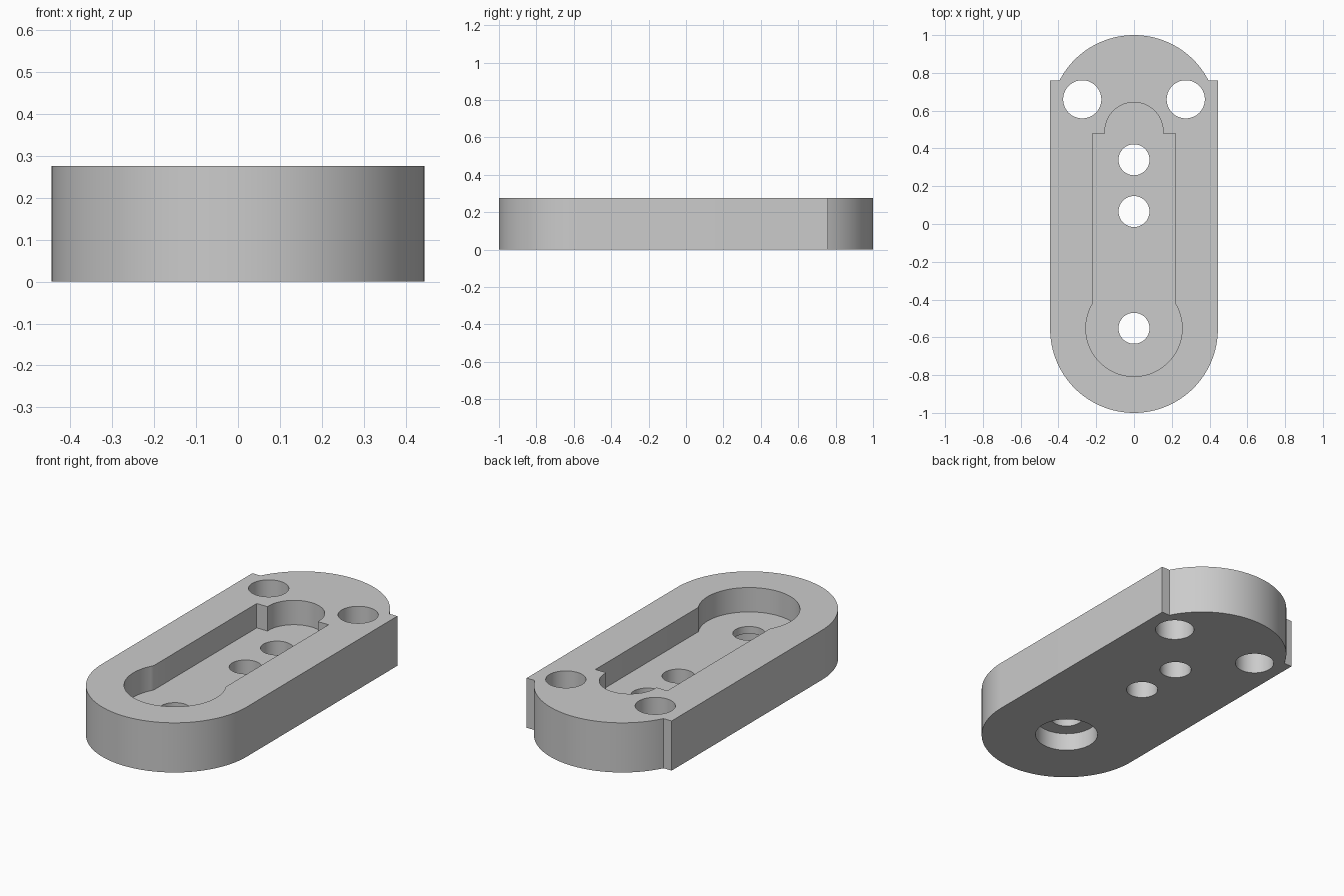
import bpy, bmesh
from math import sin, cos, acos, asin, pi, tau

if "Cube" in bpy.data.objects:
    bpy.data.objects.remove(bpy.data.objects["Cube"])

HEIGHT, FLOOR = 0.275, 0.14      # block height, pocket floor
R, END = 0.444, 0.556            # rounded ends: radius, centre distance
SHOULDER = 0.76                  # where the straight sides stop

grey = bpy.data.materials.new("light grey")
grey.use_nodes = True
grey.diffuse_color = (0.6, 0.6, 0.6, 1)
grey.node_tree.nodes["Principled BSDF"].inputs["Base Color"].default_value = (0.6, 0.6, 0.6, 1)


def arc(cy, r, start, end, n=48):
    return [(r * cos(a), cy + r * sin(a))
            for a in (start + (end - start) * i / n for i in range(n + 1))]


def prism(name, outline, z0, z1):
    bm = bmesh.new()
    base = bm.faces.new([bm.verts.new((x, y, z0)) for x, y in outline])
    top = bmesh.ops.extrude_face_region(bm, geom=[base])["geom"]
    bmesh.ops.translate(bm, vec=(0, 0, z1 - z0),
                        verts=[g for g in top if isinstance(g, bmesh.types.BMVert)])
    bmesh.ops.recalc_face_normals(bm, faces=bm.faces)
    mesh = bpy.data.meshes.new(name)
    bm.to_mesh(mesh)
    bm.free()
    mesh.materials.append(grey)
    obj = bpy.data.objects.new(name, mesh)
    bpy.context.collection.objects.link(obj)
    return obj


def hole(x, y, r, z0=-0.1, z1=HEIGHT + 0.1):
    ring = arc(y, r, 0, tau, 64)[:-1]
    return prism("hole_cutter", [(x + px, py) for px, py in ring], z0, z1)


# Outer block: round front end, straight sides, shoulders and a round back end
a = asin((SHOULDER - END) / R)
plate = prism("mounting_plate",
              arc(-END, R, -pi, 0, 64) + [(R, SHOULDER)]
              + arc(END, R, a, pi - a, 64) + [(-R, SHOULDER)], 0, HEIGHT)

# Keyhole-shaped pocket in the top
half, big, small, step = 0.22, 0.255, 0.154, 0.478
b = acos(half / big)
pocket = prism("pocket_cutter",
               arc(-0.552, big, -pi - b, b, 64) + [(half, step), (small, step)]
               + arc(0.49, small, 0, pi) + [(-small, step), (-half, step)],
               FLOOR, HEIGHT + 0.1)

# Through holes and the counterbore under the front hole
cutters = [pocket, hole(0, -0.552, 0.163, -0.1, 0.1)]
cutters += [hole(0, y, 0.082) for y in (-0.552, 0.066, 0.34)]
cutters += [hole(side * 0.274, 0.66, 0.101) for side in (-1, 1)]

bpy.ops.object.select_all(action='DESELECT')
plate.select_set(True)
bpy.context.view_layer.objects.active = plate
for cutter in cutters:
    cutter.hide_render = True
    mod = plate.modifiers.new("cut", 'BOOLEAN')
    mod.operation, mod.solver, mod.object = 'DIFFERENCE', 'EXACT', cutter
    bpy.ops.object.modifier_apply(modifier=mod.name)
    bpy.data.objects.remove(cutter)

bpy.ops.object.shade_smooth_by_angle(angle=pi / 6)
